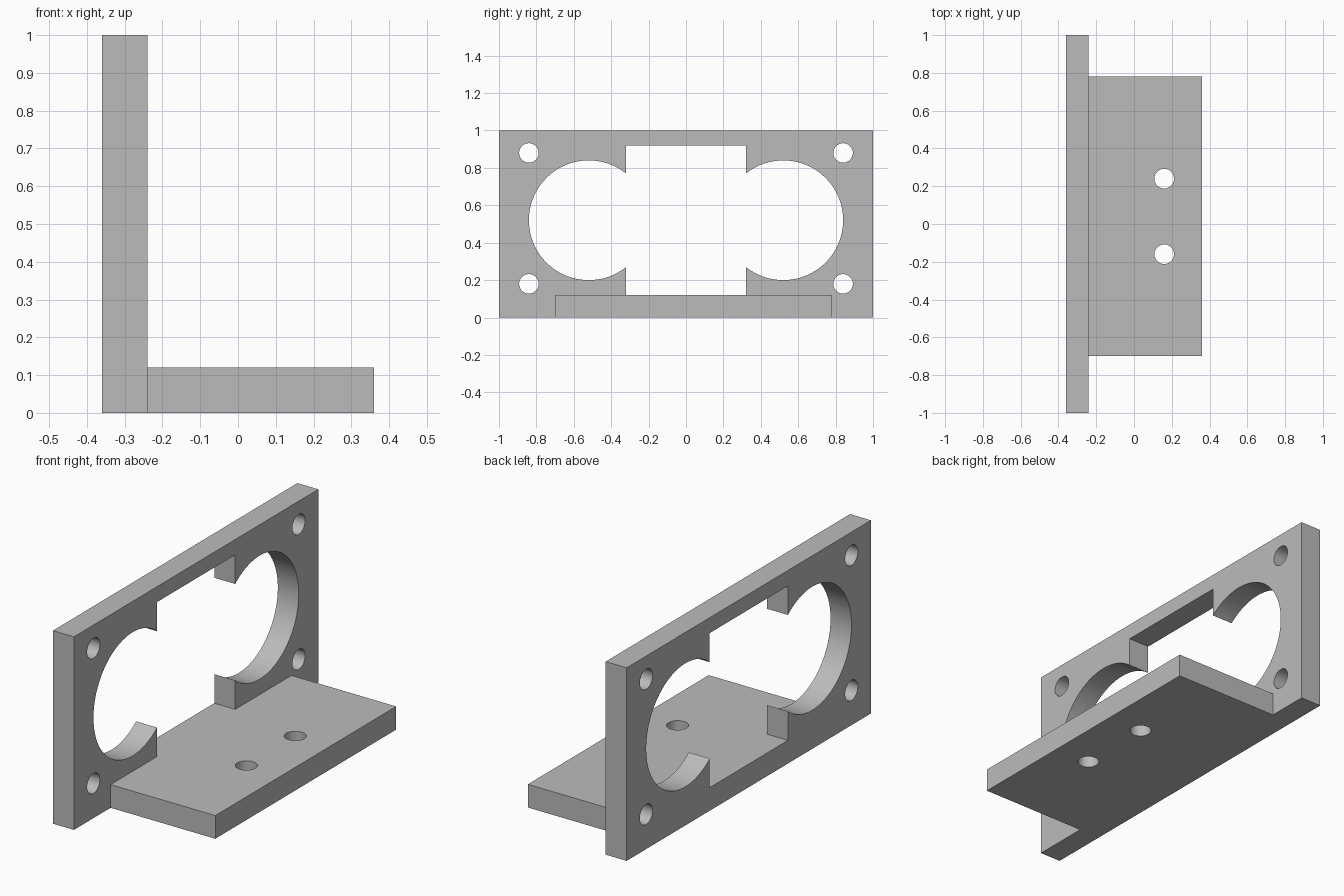
import bpy
import math

if "Cube" in bpy.data.objects:
    bpy.data.objects.remove(bpy.data.objects["Cube"], do_unlink=True)

grey = bpy.data.materials.new("plain_grey")
grey.use_nodes = True
colour = (0.5, 0.5, 0.5, 1)
grey.diffuse_color = colour
grey.node_tree.nodes["Principled BSDF"].inputs["Base Color"].default_value = colour


def box(name, low, high):
    centre = [(a + b) / 2 for a, b in zip(low, high)]
    bpy.ops.mesh.primitive_cube_add(size=1, location=centre)
    obj = bpy.context.object
    obj.name = name
    obj.scale = [b - a for a, b in zip(low, high)]
    bpy.ops.object.transform_apply(location=True, rotation=True, scale=True)
    obj.data.materials.append(grey)
    return obj


def drill(name, centre, radius, along_x, sides=48):
    turn = (0, math.pi / 2, 0) if along_x else (0, 0, 0)
    bpy.ops.mesh.primitive_cylinder_add(vertices=sides, radius=radius, depth=0.4,
                                        location=centre, rotation=turn)
    obj = bpy.context.object
    obj.name = name
    bpy.ops.object.transform_apply(location=True, rotation=True, scale=True)
    obj.data.materials.append(grey)
    return obj


def combine(target, tool, operation):
    mod = target.modifiers.new(tool.name, "BOOLEAN")
    mod.operation = operation
    mod.solver = "EXACT"
    mod.object = tool
    bpy.context.view_layer.objects.active = target
    bpy.ops.object.modifier_apply(modifier=mod.name)
    bpy.data.objects.remove(tool, do_unlink=True)


# Upright plate with its central window
bracket = box("sensor_bracket", (-0.36, -1, 0), (-0.24, 1, 1))
combine(bracket, box("window", (-0.5, -0.32, 0.12), (-0.1, 0.32, 0.92)), "DIFFERENCE")

# Large round openings and corner screw holes on both sides
for side in (-1, 1):
    combine(bracket, drill("opening", (-0.3, side * 0.52, 0.52), 0.32, True, 96), "DIFFERENCE")
    for z in (0.18, 0.88):
        combine(bracket, drill("corner_hole", (-0.3, side * 0.84, z), 0.052, True), "DIFFERENCE")

# Mounting foot with two screw holes
foot = box("foot", (-0.3, -0.7, 0), (0.36, 0.78, 0.12))
for y in (-0.16, 0.24):
    combine(foot, drill("foot_hole", (0.16, y, 0.06), 0.052, False), "DIFFERENCE")
combine(bracket, foot, "UNION")

# Smooth bores with crisp edges
bpy.ops.object.select_all(action="DESELECT")
bracket.select_set(True)
bpy.context.view_layer.objects.active = bracket
bpy.ops.object.shade_smooth_by_angle(angle=math.radians(30))
